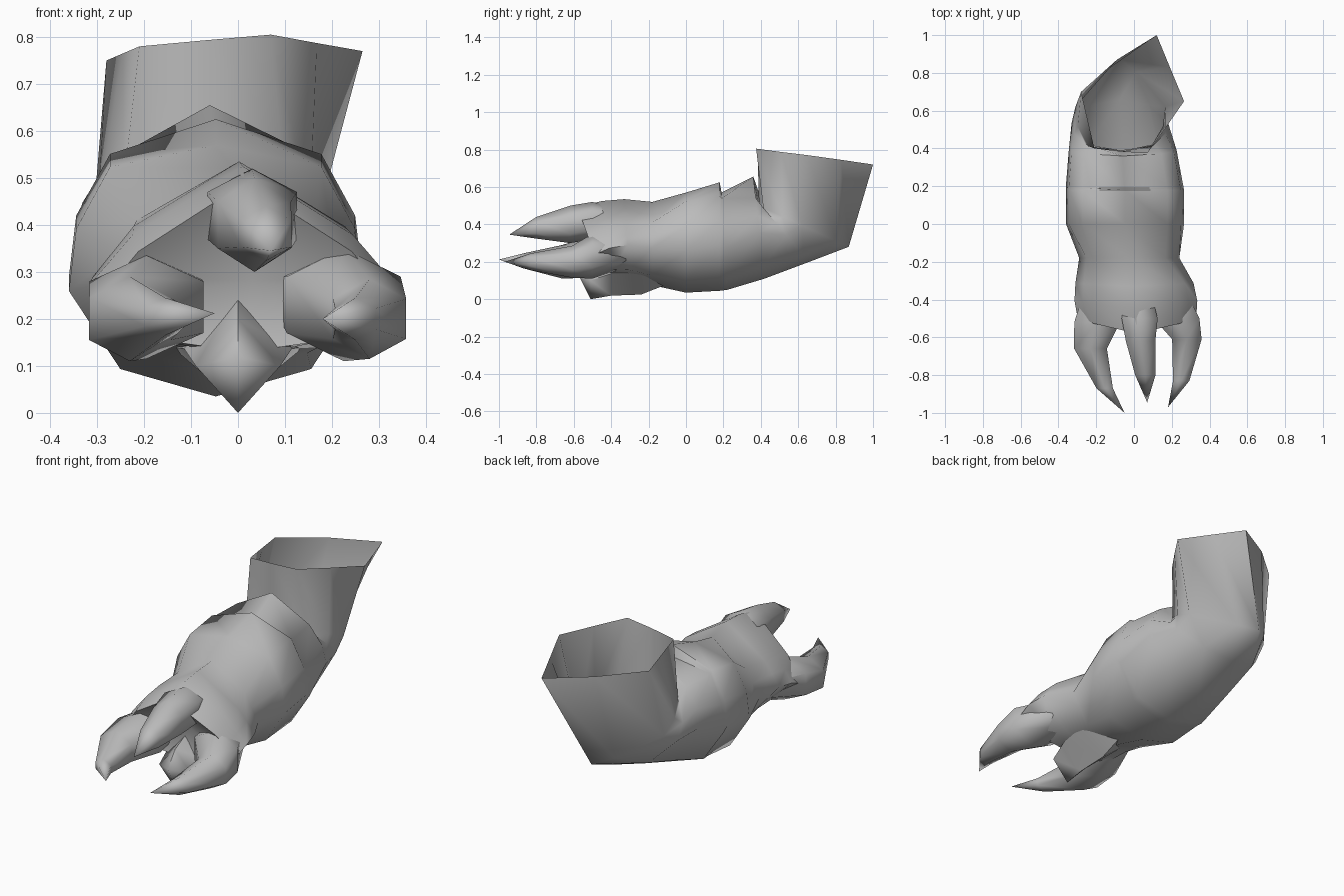
import bpy, bmesh, math

if "Cube" in bpy.data.objects:
    bpy.data.objects.remove(bpy.data.objects["Cube"])

grey = bpy.data.materials.new("plain grey")
grey.diffuse_color = (0.5, 0.5, 0.5, 1)
grey.use_nodes = True
grey.node_tree.nodes["Principled BSDF"].inputs["Base Color"].default_value = grey.diffuse_color


def loft(name, rings, start, tip=None, angle=65):
    """Skin equal-sized rings; the first closes on a start point, the last on an optional tip."""
    bm = bmesh.new()
    vs = [[bm.verts.new(p) for p in r] for r in rings]
    n = len(vs[0])
    for a, b in zip(vs, vs[1:]):
        for i in range(n):
            j = (i + 1) % n
            bm.faces.new((a[i], a[j], b[j], b[i]))
    for point, ring in ((start, vs[0]), (tip, vs[-1])):
        if point:
            t = bm.verts.new(point)
            for i in range(n):
                bm.faces.new((ring[i], ring[(i + 1) % n], t))
    bmesh.ops.recalc_face_normals(bm, faces=bm.faces)
    # An open tube must face outward: test with the lowest face
    low = min(bm.faces, key=lambda f: f.calc_center_median().z)
    if low.normal.z > 0:
        bmesh.ops.reverse_faces(bm, faces=bm.faces)
    me = bpy.data.meshes.new(name)
    bm.to_mesh(me)
    bm.free()
    me.materials.append(grey)
    ob = bpy.data.objects.new(name, me)
    bpy.context.collection.objects.link(ob)
    bpy.ops.object.select_all(action='DESELECT')
    ob.select_set(True)
    bpy.context.view_layer.objects.active = ob
    bpy.ops.object.shade_smooth_by_angle(angle=math.radians(angle))
    return ob


def section(yt, zt, yb, zb, x0, x1, m, sh, lw=.65):
    """Ten-sided slice from a top point to a bottom point.
    m = widest height, sh = shoulder height, lw = lower corner width."""
    cx, hw = (x0 + x1) / 2, (x1 - x0) / 2
    up, mid, lo = m + (1 - m) * sh, m + (1 - m) * sh * .5, m * 0.26
    uw = .95 if sh > .6 else .86
    prof = [(1, m), (uw, mid), (.72, up), (0, 1), (-.72, up), (-uw, mid), (-1, m),
            (-lw, lo), (0, 0), (lw, lo)]
    return [(cx + hw * u, yb + (yt - yb) * f, zb + (zt - zb) * f) for u, f in prof]


# Palm with a roof-like back, wrist and the flared open sleeve bending upwards
body = [section(*s) for s in (
    (-.58, .49, -.45, .13, -.30, .33, .30, .42),
    (-.45, .525, -.38, .12, -.315, .335, .38, .42),
    (-.33, .535, -.30, .11, -.31, .315, .42, .44),
    (-.18, .52, -.18, .075, -.29, .24, .45, .55),
    (0, .57, 0, .035, -.36, .265, .42, .85),
    (.18, .625, .18, .045, -.36, .265, .42, .78),
    (.19, .57, .22, .05, -.36, .26, .42, .9),
    (.36, .655, .42, .11, -.345, .225, .45, .62),
    (.385, .52, .66, .20, -.33, .18, .45, .75, .6),
    (.39, .50, .87, .28, -.31, .165, .52, .9, .36),
)]
rim = [(.265, .65, .77), (.168, .51, .787), (.07, .375, .805), (-.07, .383, .793), (-.21, .40, .78),
       (-.245, .55, .765), (-.28, .70, .75), (-.09, .87, .735), (.12, 1.0, .72), (.19, .83, .745)]
loft("palm_and_sleeve", body + [rim], start=(.03, -.42, .28), angle=75)


def claw(name, slices, tip, sides=6):
    """Tapered claw from slices (y, x, z, half width, half height)."""
    rings = [[(x + rx * math.cos(a), y, z + rz * math.sin(a))
              for a in (math.tau * (i / sides) + (math.pi / 2) for i in range(sides))]
             for y, x, z, rx, rz in slices]
    y, x, z = slices[0][:3]
    loft(name, rings, start=(x, y, z), tip=tip)


# Three forward claws and the short lower one, their roots buried in the palm
claw("left_claw", [(-.34, -.17, .25, .10, .08), (-.52, -.195, .225, .14, .11),
                   (-.66, -.23, .20, .10, .09), (-.87, -.155, .205, .05, .04)], (-.05, -1.0, .212))
claw("right_claw", [(-.32, .17, .25, .10, .08), (-.50, .225, .23, .14, .12),
                    (-.61, .28, .20, .09, .085), (-.83, .25, .20, .05, .045)], (.18, -.97, .20))
claw("middle_claw", [(-.36, .02, .42, .08, .06), (-.50, .03, .42, .11, .10),
                     (-.62, .035, .40, .09, .10), (-.80, .06, .382, .062, .058)], (.07, -.945, .345))
claw("lower_claw", [(-.10, 0, .17, .12, .09), (-.24, 0, .14, .14, .115),
                    (-.40, 0, .137, .115, .118), (-.51, 0, .10, .09, .10)], (.0, -.57, .12), sides=4)
